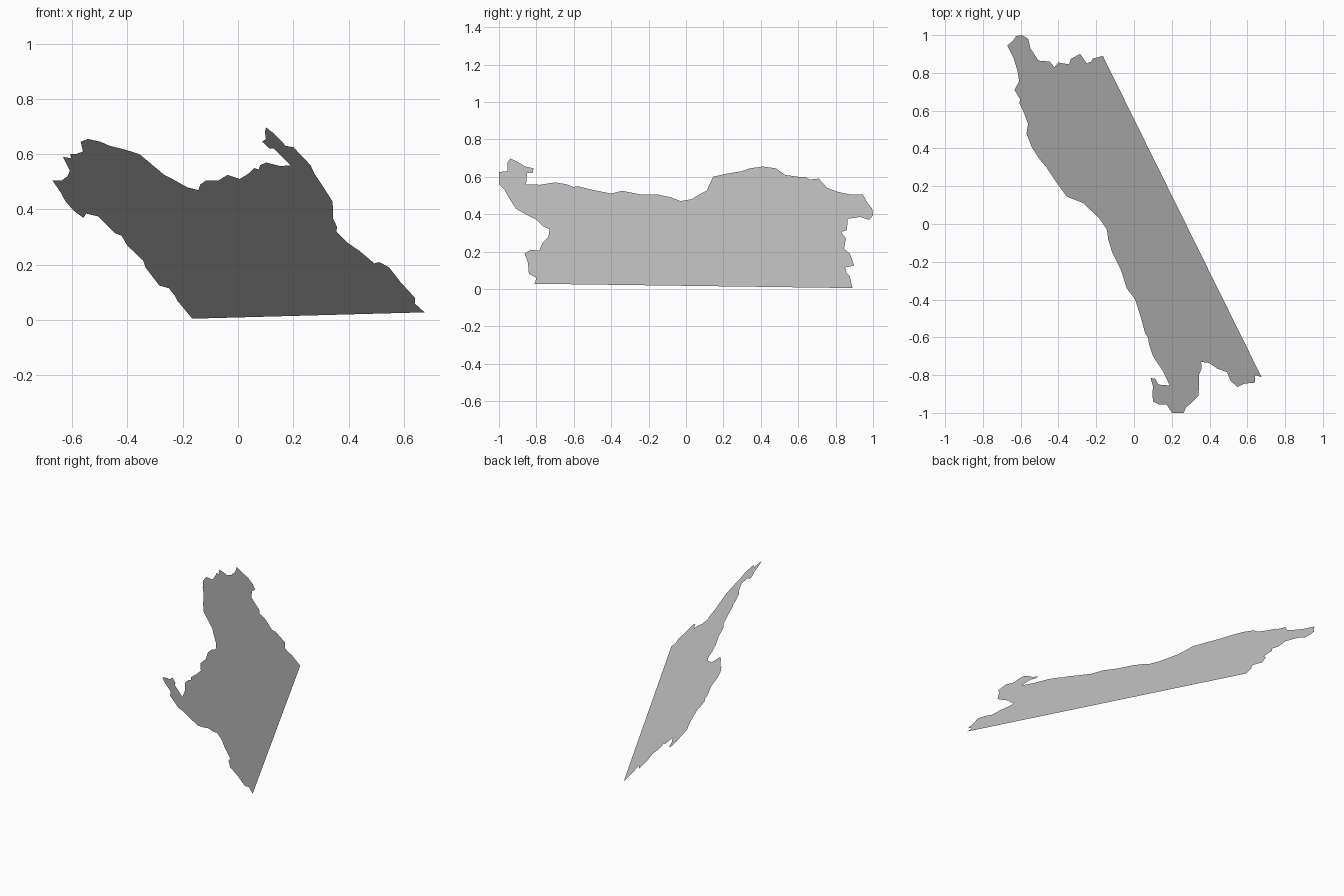
import bpy, bmesh

# Ragged outline of the flat sheet, as (y, z) seen from the right
torn_left = [
    (-.81, .028), (-.80, .06), (-.84, .08), (-.845, .14), (-.863, .19), (-.83, .21),
    (-.785, .205), (-.765, .25), (-.735, .28), (-.73, .32), (-.765, .335),
    (-.80, .37), (-.85, .395), (-.91, .43), (-.945, .485), (-.97, .53),
    (-1.0, .56), (-1.0, .625), (-.955, .63), (-.955, .675), (-.94, .697),
    (-.90, .68), (-.86, .655), (-.815, .645), (-.82, .62), (-.85, .62), (-.855, .56)]
torn_top = [
    (-.78, .557), (-.70, .57), (-.64, .56), (-.60, .545), (-.58, .55), (-.50, .53),
    (-.40, .51), (-.34, .525), (-.24, .505), (-.15, .505), (-.08, .49), (-.03, .47),
    (.03, .48), (.08, .51), (.11, .525), (.145, .60), (.21, .615), (.30, .63),
    (.34, .645), (.41, .655), (.48, .645), (.53, .61), (.60, .60), (.64, .60),
    (.66, .585), (.71, .59), (.755, .54), (.81, .52), (.88, .505), (.945, .505)]
torn_right = [
    (.97, .46), (.995, .43), (1.0, .395), (.98, .37), (.93, .385), (.865, .375),
    (.86, .315), (.83, .305), (.855, .27), (.845, .215), (.875, .19), (.90, .125),
    (.85, .115), (.86, .085), (.875, .07), (.89, .005)]


def on_plane(y, z):
    """Place an outline point on the leaning plane of the sheet."""
    return (.291 - .507 * y - .956 * z, y, z)


# Single flat torn sheet with one straight bottom edge
bm = bmesh.new()
verts = [bm.verts.new(on_plane(y, z)) for y, z in torn_left + torn_top + torn_right]
face = bm.faces.new(verts)
face.normal_update()
if face.normal.z < 0:
    face.normal_flip()
bmesh.ops.triangulate(bm, faces=[face])
mesh = bpy.data.meshes.new("torn_sheet")
bm.to_mesh(mesh)
bm.free()
bpy.context.collection.objects.link(bpy.data.objects.new("torn_sheet", mesh))
